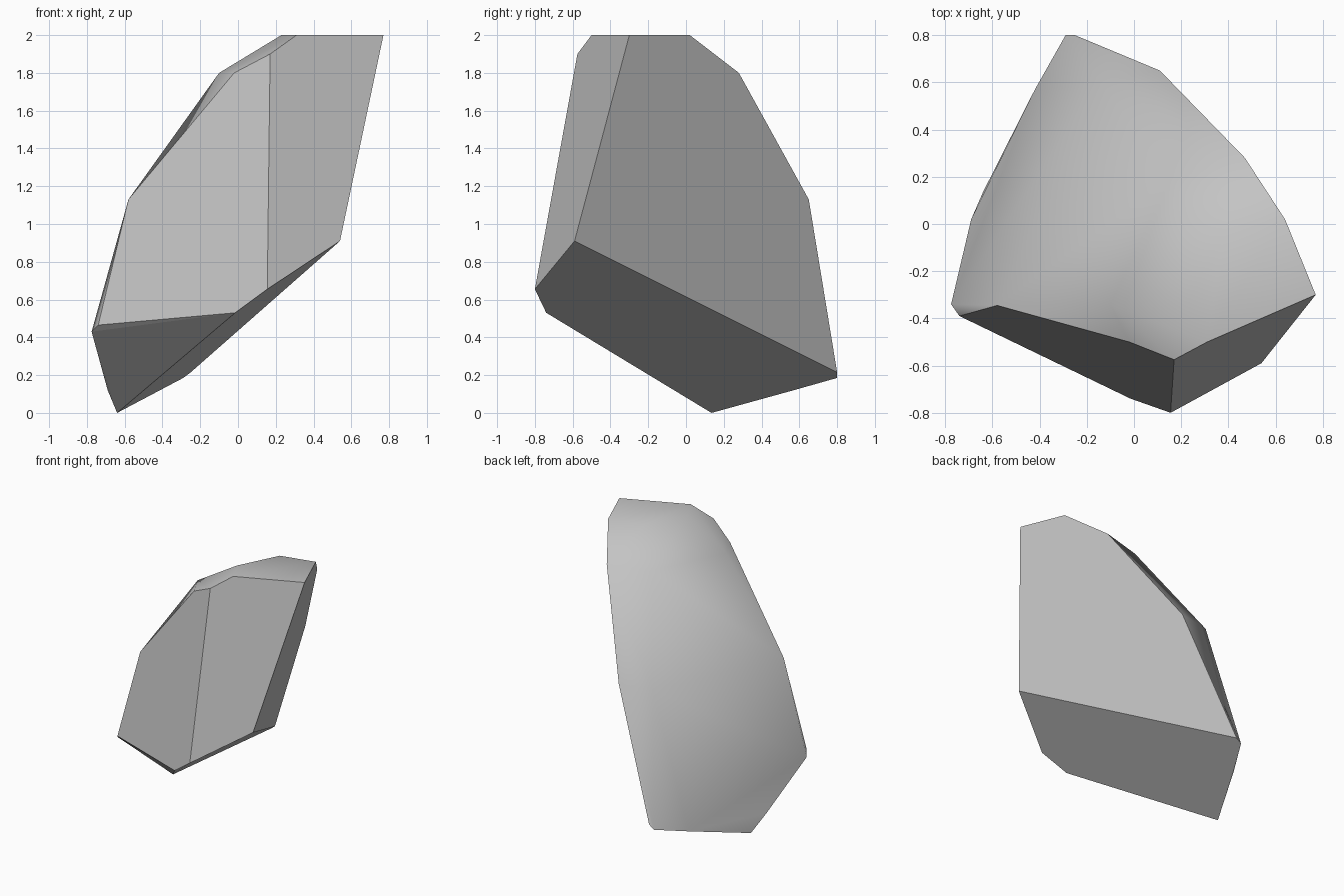
import bpy
import bmesh
import math

cube = bpy.data.objects.get("Cube")
if cube:
    bpy.data.objects.remove(cube, do_unlink=True)


def make_material(name, value):
    material = bpy.data.materials.new(name)
    material.use_nodes = True
    color = (value, value, value, 1.0)
    material.diffuse_color = color
    material.node_tree.nodes["Principled BSDF"].inputs["Base Color"].default_value = color
    return material


# Rounded back: level contours (x, y), keyed by height
contours = {
    2.0: [(.31, -.5), (.23, -.34), (.38, -.04), (.64, .02), (.77, -.3)],
    1.8: [(-.02, -.5), (-.1, -.34), (.15, .19), (.47, .28)],
    1.13: [(-.58, -.345), (-.14, .6), (.11, .65)],
    .12: [(-.69, .02), (-.42, .57)],
}
# Corners where the broken front and underside meet the rounded back
corners = [
    (.17, -.575, 1.9), (.54, -.59, .91), (.155, -.8, .655),
    (-.015, -.74, .53), (-.74, -.39, .465), (-.775, -.34, .43),
    (-.64, .135, 0), (-.25, .8, .215), (-.29, .8, .185),
]

bm = bmesh.new()
for height, contour in contours.items():
    for x, y in contour:
        bm.verts.new((x, y, height))
for corner in corners:
    bm.verts.new(corner)

# Wrap the points into a solid and merge the nearly flat facets
bmesh.ops.convex_hull(bm, input=bm.verts[:])
bmesh.ops.dissolve_limit(bm, angle_limit=math.radians(4),
                         verts=bm.verts[:], edges=bm.edges[:])
bmesh.ops.recalc_face_normals(bm, faces=bm.faces[:])
bm.normal_update()


def is_broken_face(face):
    """Front, right and underside facets are flat breaks."""
    normal = face.normal
    return normal.x > .6 or normal.y < -.6 or normal.z < -.35


# Flat breaks with sharp borders, smooth shading over the rounded back
for face in bm.faces:
    face.smooth = not is_broken_face(face)
for edge in bm.edges:
    edge.smooth = all(face.smooth for face in edge.link_faces)

mesh = bpy.data.meshes.new("rock_chunk")
bm.to_mesh(mesh)
bm.free()
mesh.materials.append(make_material("stone_grey", .55))
rock = bpy.data.objects.new("rock_chunk", mesh)
bpy.context.collection.objects.link(rock)
